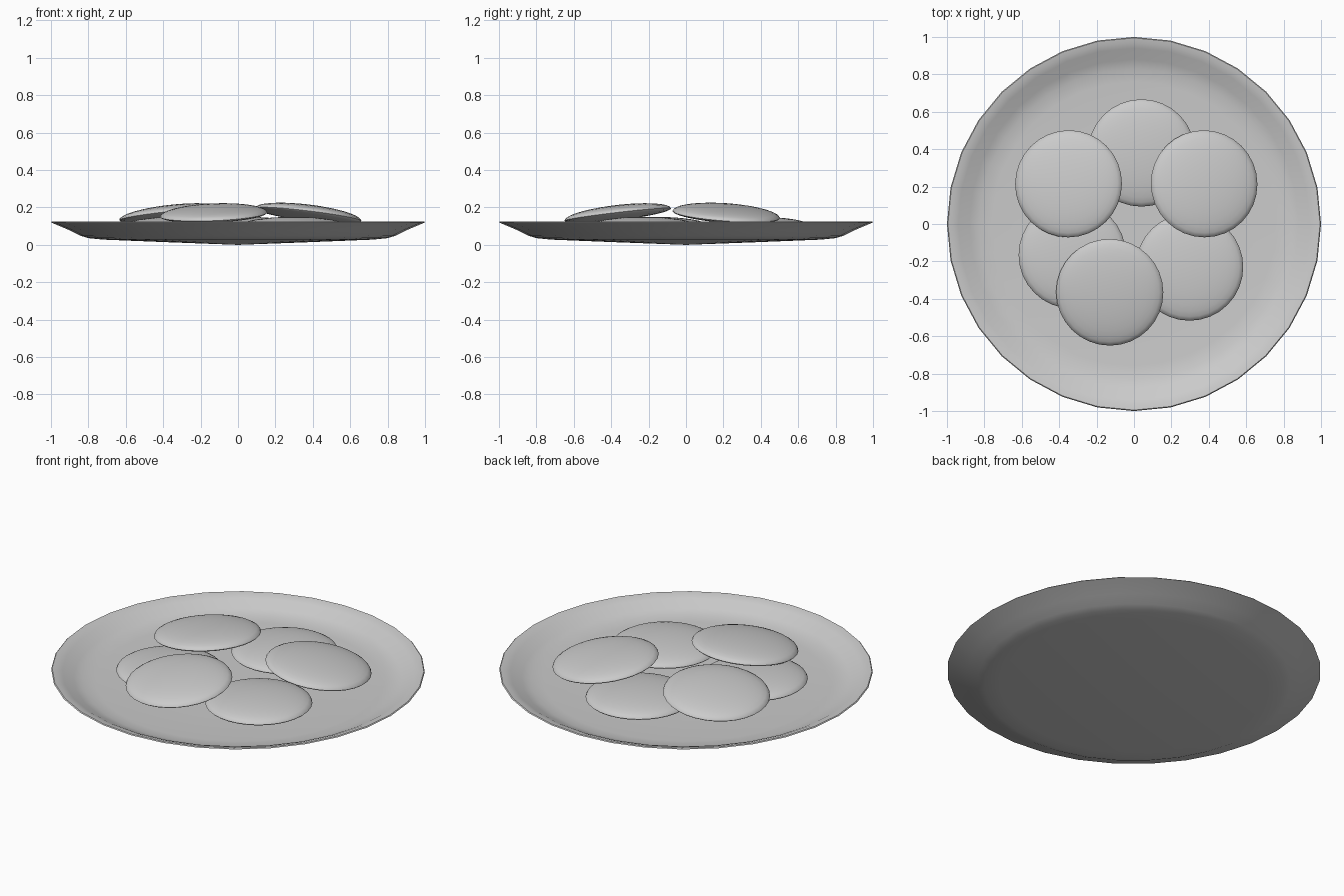
import bpy, bmesh
from math import cos, sin, pi, radians
from mathutils import Vector, Quaternion

if "Cube" in bpy.data.objects:
    bpy.data.objects.remove(bpy.data.objects["Cube"])


def lathe(name, profile, segments):
    """Spin an (r, z) profile, poles at both ends, into a closed smooth solid."""
    bm = bmesh.new()
    rings = []
    for r, z in profile:
        if r < 1e-5:
            rings.append([bm.verts.new((0, 0, z))] * segments)
        else:
            rings.append([bm.verts.new((r * cos(2 * pi * i / segments),
                                        r * sin(2 * pi * i / segments), z))
                          for i in range(segments)])
    for a, b in zip(rings, rings[1:]):
        for i in range(segments):
            j = (i + 1) % segments
            bm.faces.new(list(dict.fromkeys((a[i], a[j], b[j], b[i]))))
    bmesh.ops.recalc_face_normals(bm, faces=bm.faces)
    mesh = bpy.data.meshes.new(name)
    bm.to_mesh(mesh)
    bm.free()
    obj = bpy.data.objects.new(name, mesh)
    bpy.context.collection.objects.link(obj)
    bpy.ops.object.select_all(action='DESELECT')
    obj.select_set(True)
    bpy.context.view_layer.objects.active = obj
    bpy.ops.object.shade_smooth_by_angle(angle=radians(50))
    return obj


# Plate: gently bowed base, flared rim, shallow dished floor
lathe("plate", [(0, 0), (0.4, 0.015), (0.72, 0.028), (0.80, 0.036), (0.84, 0.048),
                (0.90, 0.078), (1.0, 0.12), (0.995, 0.125), (0.97, 0.121),
                (0.94, 0.110), (0.88, 0.078), (0.83, 0.062), (0.76, 0.056),
                (0.4, 0.054), (0, 0.052)], 32)

# Cookie profile: domed top, flatter underside
R, TOP, BASE = 0.287, 0.050, 0.028
steps = 16
cookie_profile = []
for k in range(steps + 1):
    a = pi / 2 - pi * k / steps
    cookie_profile.append((R * cos(a), sin(a) * (TOP if a > 0 else BASE)))


def cookie(name, x, y, z, slope):
    """Place one cookie; slope tips it outward from the plate centre."""
    obj = lathe(name, cookie_profile, 32)
    d = Vector((x, y, 0)).normalized()
    obj.rotation_mode = 'QUATERNION'
    obj.rotation_quaternion = Quaternion(Vector((0, 0, 1)).cross(d), radians(slope))
    obj.location = (x, y, z)


# Lower layer lies flat
for i, (x, y) in enumerate([(0.04, 0.38), (-0.33, -0.165), (0.297, -0.23)]):
    cookie(f"lower_cookie_{i + 1}", x, y, 0.10, 0)

# Upper layer leans outward over the lower ones
for i, (x, y) in enumerate([(-0.35, 0.215), (0.375, 0.215), (-0.13, -0.365)]):
    cookie(f"upper_cookie_{i + 1}", x, y, 0.162, (7, 8, 7)[i])
